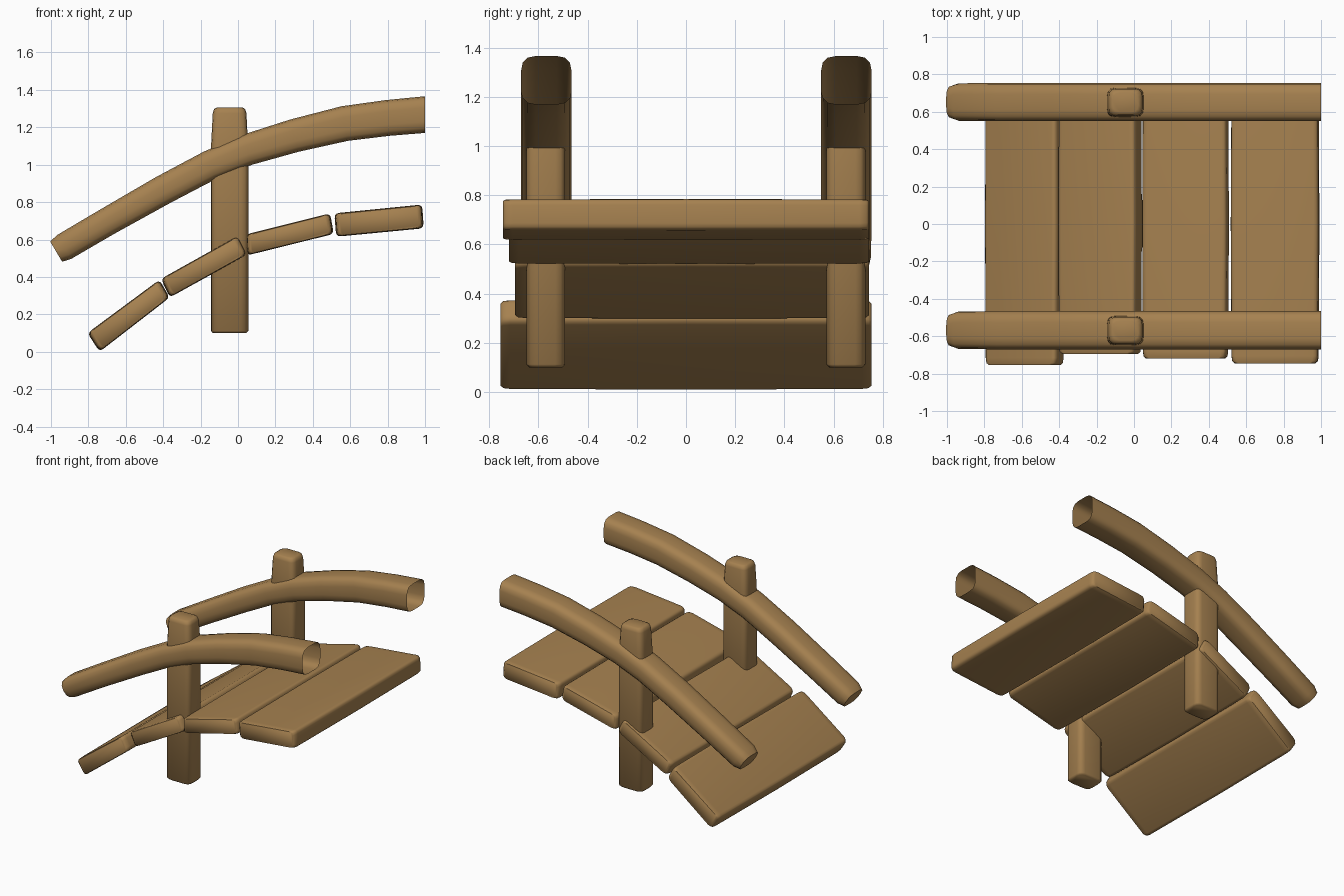
import bpy, bmesh, math
from mathutils import Vector

if "Cube" in bpy.data.objects:
    bpy.data.objects.remove(bpy.data.objects["Cube"])

wood = bpy.data.materials.new("wood")
wood.diffuse_color = (0.38, 0.22, 0.08, 1)
wood.use_nodes = True
wood.node_tree.nodes["Principled BSDF"].inputs["Base Color"].default_value = wood.diffuse_color


def rounded(corners, radius, seg=3):
    """Closed ring: polygon corners softened by short quadratic curves."""
    pts, n = [], len(corners)
    for i, c in enumerate(corners):
        a, b = corners[i - 1] - c, corners[(i + 1) % n] - c
        p = c + a.normalized() * min(radius, a.length * 0.48)
        q = c + b.normalized() * min(radius, b.length * 0.48)
        for k in range(seg + 1):
            t = k / seg
            pts.append(p * (1 - t) ** 2 + c * 2 * t * (1 - t) + q * t * t)
    return pts


def loft(name, rings, cap_last=True):
    bm = bmesh.new()
    vs = [[bm.verts.new(p) for p in r] for r in rings]
    n = len(vs[0])
    for r0, r1 in zip(vs, vs[1:]):
        for i in range(n):
            j = (i + 1) % n
            bm.faces.new((r0[i], r0[j], r1[j], r1[i]))
    bm.faces.new(vs[0][::-1])
    if cap_last:
        bm.faces.new(vs[-1])
    bmesh.ops.recalc_face_normals(bm, faces=bm.faces)
    mesh = bpy.data.meshes.new(name)
    bm.to_mesh(mesh)
    bm.free()
    ob = bpy.data.objects.new(name, mesh)
    bpy.context.collection.objects.link(ob)
    mesh.materials.append(wood)
    bpy.ops.object.select_all(action='DESELECT')
    ob.select_set(True)
    bpy.context.view_layer.objects.active = ob
    bpy.ops.object.shade_smooth_by_angle(angle=math.radians(50))
    return ob


# Deck planks: side profile corners (x, z) and the y extent
planks = [
    ([(-0.805, 0.10), (-0.74, 0.0), (-0.365, 0.29), (-0.42, 0.385)], -0.755, 0.755),
    ([(-0.412, 0.39), (-0.365, 0.29), (0.05, 0.52), (0.0, 0.62)], -0.695, 0.745),
    ([(0.042, 0.627), (0.048, 0.515), (0.512, 0.63), (0.493, 0.74)], -0.72, 0.745),
    ([(0.515, 0.74), (0.525, 0.615), (0.993, 0.66), (0.985, 0.787)], -0.745, 0.745),
]
for i, (prof, y0, y1) in enumerate(planks):
    cen = sum((Vector(p) for p in prof), Vector((0, 0))) / 4
    rings = []
    for y, inset in ((y0, 0.022), (y0 + 0.012, 0.008), (y0 + 0.04, 0.004), (0, 0),
                     (y1 - 0.04, 0.004), (y1 - 0.012, 0.008), (y1, 0.022)):
        cs = []
        for p in prof:
            d = Vector(p) - cen
            q = Vector(p) - d.normalized() * inset
            cs.append(Vector((q.x, y, q.y)))
        rings.append(rounded(cs, 0.026))
    loft(f"deck_plank_{i + 1}", rings)

# Rail path: x, z of the centre, thickness, width
path = [(-0.972, 0.535, 0.125, 0.175), (-0.93, 0.56, 0.148, 0.2), (-0.7, 0.695, 0.15, 0.205),
        (-0.4, 0.865, 0.158, 0.205), (-0.15, 0.997, 0.16, 0.205), (0.05, 1.08, 0.168, 0.205),
        (0.3, 1.155, 0.178, 0.205), (0.57, 1.22, 0.188, 0.205), (0.8, 1.25, 0.192, 0.205),
        (1.0, 1.268, 0.196, 0.205)]

for side, rail_y, post_y in (("front", -0.568, -0.57), ("back", 0.652, 0.65)):
    # Curved handrail, left open where the bridge is cut at x = 1
    rings = []
    for i, (x, z, t, w) in enumerate(path):
        a, b = path[max(i - 1, 0)], path[min(i + 1, len(path) - 1)]
        nrm = Vector((a[1] - b[1], 0, b[0] - a[0])).normalized()
        if i == len(path) - 1:
            nrm = Vector((0, 0, 1))
        c, side_v = Vector((x, rail_y, z)), Vector((0, w / 2, 0))
        up = nrm * t / 2
        rings.append(rounded([c + up + side_v, c + up - side_v,
                              c - up - side_v, c - up + side_v], 0.06))
    loft(f"{side}_handrail", rings, cap_last=False)

    # Upright post passing through deck and rail, narrower at the top
    rings = []
    for z, hx, hy in ((0.10, 0.09, 0.068), (0.112, 0.1, 0.079), (0.98, 0.1, 0.079),
                      (1.12, 0.098, 0.077), (1.275, 0.09, 0.072), (1.298, 0.083, 0.066),
                      (1.306, 0.068, 0.052)):
        rings.append(rounded([Vector((-0.045 + sx * hx, post_y + sy * hy, z))
                              for sx, sy in ((-1, -1), (1, -1), (1, 1), (-1, 1))], 0.04))
    loft(f"{side}_post", rings)
